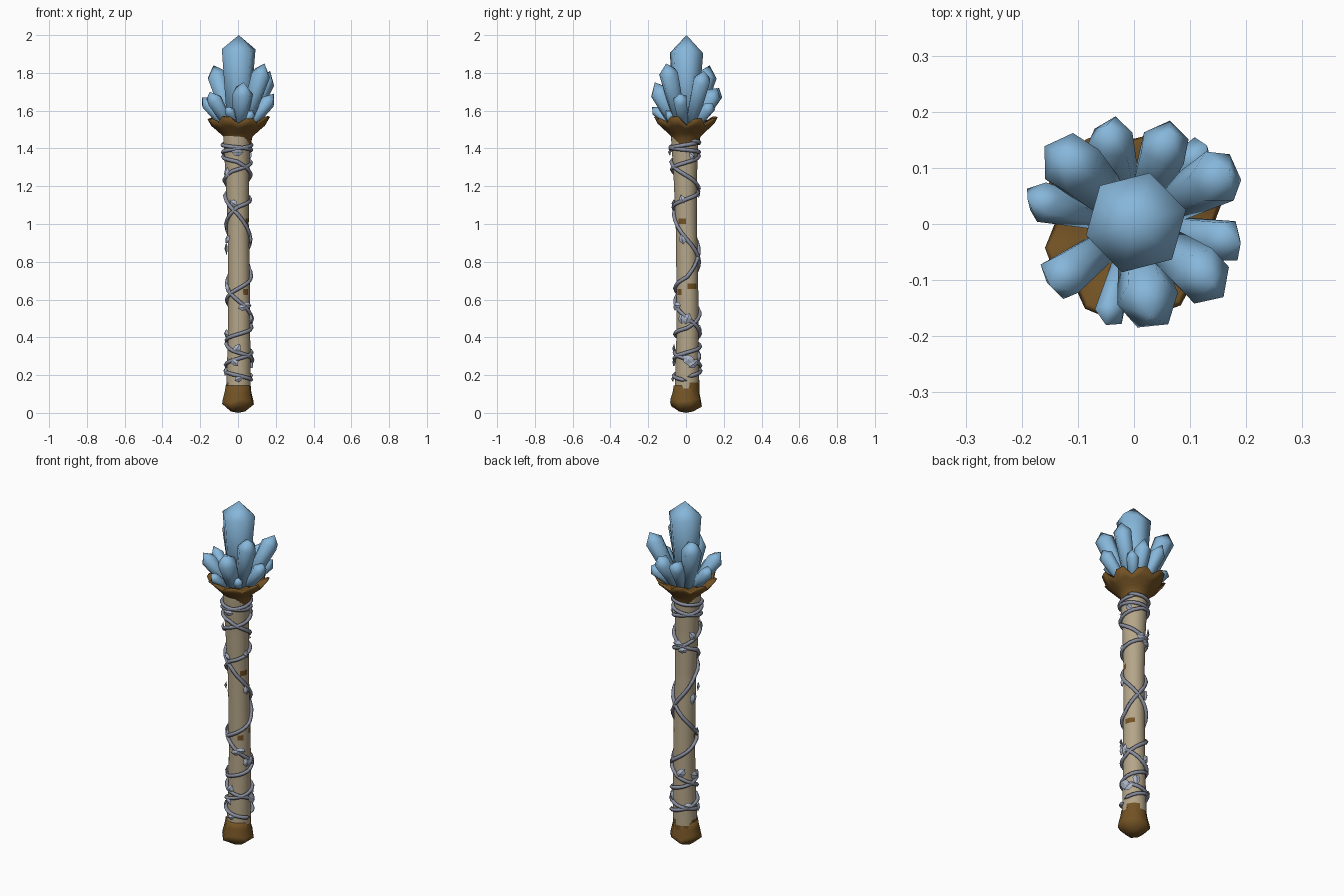
import bpy, bmesh, math, random
from mathutils import Vector

if "Cube" in bpy.data.objects:
    bpy.data.objects.remove(bpy.data.objects["Cube"])
random.seed(4)


def material(name, rgb):
    m = bpy.data.materials.new(name)
    m.diffuse_color = (*rgb, 1)
    m.use_nodes = True
    m.node_tree.nodes["Principled BSDF"].inputs["Base Color"].default_value = m.diffuse_color
    return m


WOOD = material("pale wood", (0.46, 0.38, 0.25))
BROWN = material("dark brown", (0.17, 0.085, 0.018))
CRYSTAL = material("blue crystal", (0.24, 0.47, 0.70))
VINE = material("grey vine", (0.25, 0.27, 0.34))
LEAF = material("pale leaf", (0.42, 0.47, 0.58))


def finish(bm, name, mats, smooth=True):
    bmesh.ops.recalc_face_normals(bm, faces=bm.faces[:])
    me = bpy.data.meshes.new(name)
    for f in bm.faces:
        f.smooth = smooth
    bm.to_mesh(me)
    bm.free()
    for m in mats:
        me.materials.append(m)
    ob = bpy.data.objects.new(name, me)
    bpy.context.collection.objects.link(ob)
    return ob


def loft(bm, rings):
    """Bridge rings of points; a ring with one point makes a tip."""
    vs = [[bm.verts.new(p) for p in r] for r in rings]
    for a, b in zip(vs, vs[1:]):
        n = max(len(a), len(b))
        for i in range(n):
            j = (i + 1) % n
            if len(a) == 1:
                bm.faces.new((a[0], b[i], b[j]))
            elif len(b) == 1:
                bm.faces.new((a[i], a[j], b[0]))
            else:
                bm.faces.new((a[i], a[j], b[j], b[i]))


def lerp(table, x):
    for (x0, y0), (x1, y1) in zip(table, table[1:]):
        if x <= x1:
            return y0 + (y1 - y0) * max(0, (x - x0) / (x1 - x0))
    return table[-1][1]


# Gently swaying shaft axis and thickness
def centre(z):
    return Vector((0.006 * math.sin(z * 3.0), 0.008 * math.cos(z * 2.6 - 1.2), z))


def radius(z):
    return lerp([(0.1, 0.066), (0.4, 0.059), (1.0, 0.056), (1.25, 0.062), (1.45, 0.072)], z)


def on_shaft(deg, z, out=0.0):
    a, r = math.radians(deg), radius(z) + out
    return centre(z) + Vector((r * math.cos(a), r * math.sin(a), 0))


# Shaft, with brown bark patches chosen by angle and height
bm = bmesh.new()
loft(bm, [[on_shaft(i * 11.25, 0.10 + k * 0.015) for i in range(32)] for k in range(92)])
patches = [(-45, 5, 1.005, 1.035), (5, 60, 0.65, 0.69), (-60, -30, 0.62, 0.65),
           (170, 200, 0.63, 0.66), (0, 360, 0.0, 0.13), (20, 80, 0.13, 0.16), (150, 215, 0.13, 0.16)]
for f in bm.faces:
    c = f.calc_center_median()
    d = math.degrees(math.atan2(c.y, c.x))
    if any((d - lo) % 360 < hi - lo + 0.01 and z0 < c.z < z1 for lo, hi, z0, z1 in patches):
        f.material_index = 1
    if (0, 360) and c.z < 0.13:
        f.material_index = 1
finish(bm, "shaft", [WOOD, BROWN])

# Foot cap
bm = bmesh.new()
foot = [(0.04, 0.008), (0.088, 0.045), (0.085, 0.065), (0.074, 0.11), (0.068, 0.145)]
rings = [[Vector((0, 0, 0))]]
for r, z in foot:
    rings.append([Vector((r * math.cos(i * math.pi / 4 + 0.3), r * math.sin(i * math.pi / 4 + 0.3),
                          z + (0.012 * math.sin(2.3 * i) if 0.02 < z < 0.1 else 0))) for i in range(8)])
rings.append([Vector((0, 0, 0.145))])
loft(bm, rings)
finish(bm, "foot_cap", [BROWN])

# Flared cup with a ragged rim
bm = bmesh.new()
N = 24
cup = [(0.068, 1.42, 0), (0.076, 1.46, 0), (0.095, 1.48, 0.1), (0.125, 1.51, 0.4),
       (0.160, 1.545, 1), (0.150, 1.55, 1), (0.11, 1.535, 0.3)]
rag = [(0.014 if i % 3 else -0.02) + random.uniform(-0.01, 0.01) for i in range(N)]
rings = []
for r, z, w in cup:
    rings.append([Vector(((r + w * rag[i] * 0.7) * math.cos(i * math.tau / N),
                          (r + w * rag[i] * 0.7) * math.sin(i * math.tau / N),
                          z + w * rag[i])) for i in range(N)])
rings.append([Vector((0, 0, 1.52))])
loft(bm, rings)
finish(bm, "cup", [BROWN])


# Six-sided crystals with pointed tips
def crystal(name, tip, r, turn, tip_len, base_z=1.49):
    tip = Vector(tip)
    base = Vector((tip.x * 0.2, tip.y * 0.2, base_z))
    axis = tip - base
    q = axis.to_track_quat('Z', 'Y')
    rings = [[base]]
    for rr, h in ((r * 0.62, 0.0), (r, axis.length - tip_len)):
        rings.append([base + q @ Vector((rr * math.cos(turn + i * math.pi / 3),
                                         rr * math.sin(turn + i * math.pi / 3),
                                         h + (0.012 * math.sin(i * 2.1) if h else 0)))
                      for i in range(6)])
    rings.append([tip])
    bm = bmesh.new()
    loft(bm, rings)
    finish(bm, name, [CRYSTAL])


crystal("centre_crystal", (0.004, 0.003, 2.0), 0.092, 0.13, 0.085)
side_crystals = [
    (-0.05, 0.175, 1.72, 0.042), (0.065, 0.165, 1.72, 0.046), (0.130, 0.140, 1.64, 0.034),
    (0.170, 0.095, 1.81, 0.050), (0.190, -0.035, 1.69, 0.040), (0.140, -0.105, 1.85, 0.052),
    (0.030, -0.165, 1.75, 0.055), (-0.05, -0.180, 1.62, 0.028), (-0.150, -0.110, 1.70, 0.043),
    (-0.190, 0.045, 1.67, 0.036), (-0.130, 0.125, 1.84, 0.055), (0.075, -0.105, 1.60, 0.028)]
for k, (x, y, z, r) in enumerate(side_crystals):
    crystal(f"side_crystal_{k + 1}", (x, y, z), r, k * 0.7, r * 1.1)


# Two vines wound in opposite directions: (height, angle in degrees)
vine_paths = {
    "vine_a": [(0.17, 1080), (0.25, 810), (0.33, 600), (0.42, 450), (0.50, 360), (0.68, 180),
               (0.80, 90), (0.92, 0), (1.05, -90), (1.15, -180), (1.19, -270), (1.33, -450),
               (1.38, -630), (1.445, -1080)],
    "vine_b": [(0.19, -1440), (0.32, -1080), (0.45, -720), (0.60, -540), (0.66, -450),
               (0.72, -360), (1.00, -180), (1.09, -90), (1.17, 90), (1.28, 250), (1.36, 450),
               (1.435, 800)]}
for name, table in vine_paths.items():
    pts = []
    for (z0, a0), (z1, a1) in zip(table, table[1:]):
        n = max(2, round(abs(a1 - a0) / 20))
        pts += [on_shaft(a0 + (a1 - a0) * i / n, z0 + (z1 - z0) * i / n, 0.008) for i in range(n)]
    bm = bmesh.new()
    rings = [[pts[0]]]
    for k in range(1, len(pts) - 1):
        t = (pts[k + 1] - pts[k - 1]).normalized()
        c = centre(pts[k].z)
        out = (pts[k] - c).normalized()
        side = t.cross(out).normalized()
        rings.append([pts[k] + out * 0.010 * math.cos(i * math.tau / 5)
                      + side * 0.011 * math.sin(i * math.tau / 5) for i in range(5)])
    rings.append([pts[-1]])
    loft(bm, rings)
    finish(bm, name, [VINE])

# Small leaves lying against the vines: (angle, height, size)
leaves = [(-90, 1.38, 0.034), (-140, 1.27, 0.034), (-108, 1.11, 0.028), (-150, 0.92, 0.03),
          (-155, 0.66, 0.034), (-72, 0.56, 0.032), (-25, 0.50, 0.034), (-160, 0.42, 0.034),
          (-98, 0.34, 0.032), (-108, 0.27, 0.03), (-90, 0.18, 0.026), (-18, 0.92, 0.032),
          (-50, 0.57, 0.03), (0, 0.50, 0.034), (5, 0.28, 0.042), (25, 0.26, 0.036),
          (-15, 1.13, 0.026), (85, 1.19, 0.036), (165, 0.87, 0.036), (175, 0.42, 0.036),
          (110, 0.44, 0.036), (150, 1.24, 0.032), (110, 1.16, 0.032), (60, 0.30, 0.034),
          (140, 0.25, 0.03), (200, 0.22, 0.03), (30, 1.36, 0.026)]
bm = bmesh.new()
for k, (deg, z, s) in enumerate(leaves):
    a, tilt = math.radians(deg), k * 1.3
    out = Vector((math.cos(a), math.sin(a), 0))
    side, up = Vector((-out.y, out.x, 0)), Vector((0, 0, 1))
    u = side * math.cos(tilt) + up * math.sin(tilt)
    v = up * math.cos(tilt) - side * math.sin(tilt)
    c = on_shaft(deg, z, 0.016)
    rim = [c + u * x * s + v * y * s - out * 0.006
           for x, y in ((-0.9, 0), (-0.3, 0.6), (0.4, 0.55), (1, 0), (0.4, -0.55), (-0.3, -0.6))]
    loft(bm, [[c - out * 0.010], rim, [c + out * 0.005]])
finish(bm, "leaves", [LEAF], False)
